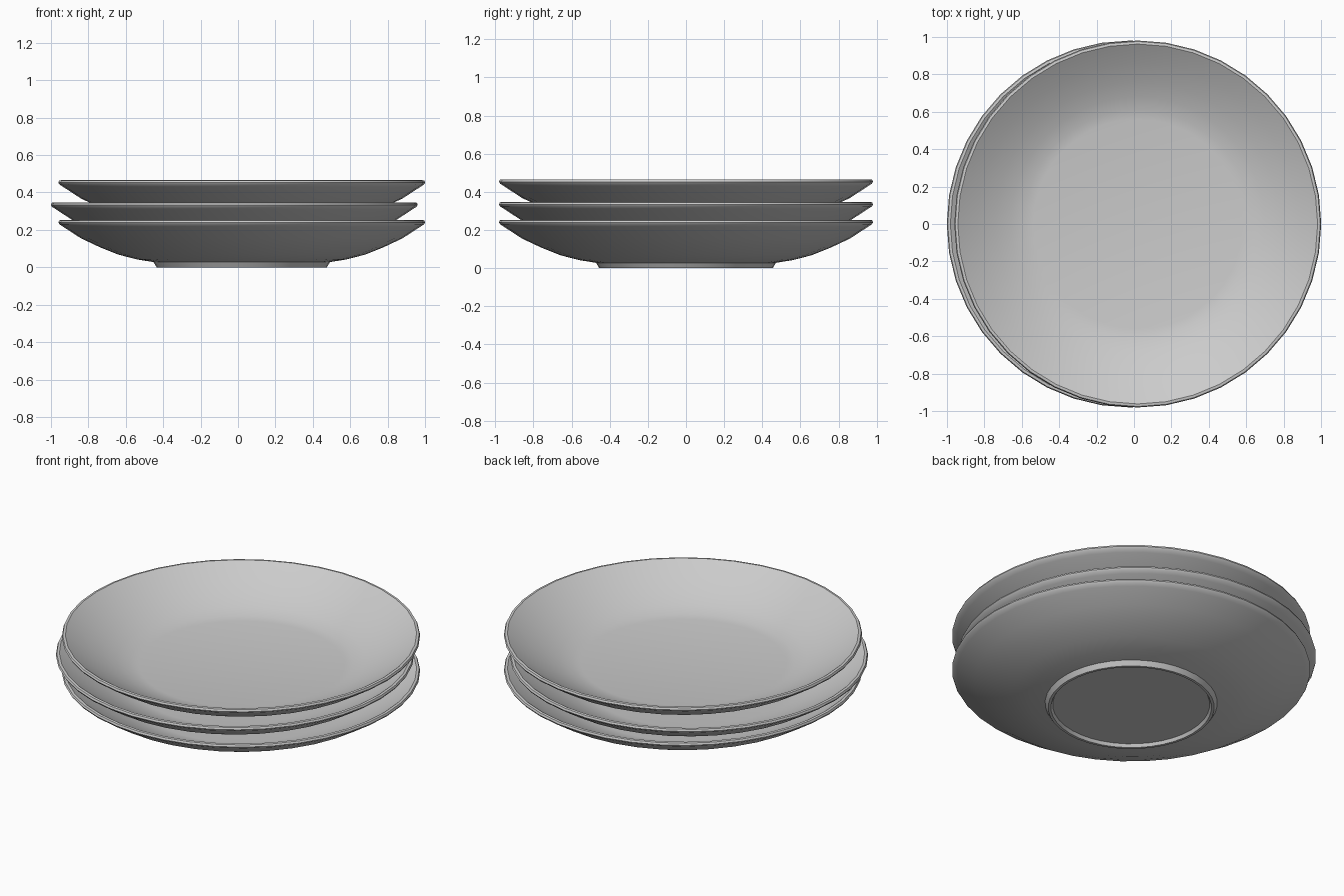
import bpy, bmesh, math

if "Cube" in bpy.data.objects:
    bpy.data.objects.remove(bpy.data.objects["Cube"])

SEGMENTS = 40

# Plate cross-section (radius, height): underside centre, foot, outer wall, rim, inner wall, floor
PROFILE = [
    (0, 0.018), (0.43, 0.018), (0.44, 0.0), (0.455, 0.0), (0.472, 0.028),
    (0.56, 0.042), (0.66, 0.068), (0.76, 0.108), (0.86, 0.155), (0.955, 0.217),
    (0.975, 0.23), (0.981, 0.24), (0.976, 0.251), (0.962, 0.253), (0.948, 0.244),
    (0.86, 0.187), (0.76, 0.136), (0.68, 0.1), (0.61, 0.079), (0.56, 0.071), (0, 0.071),
]


def make_plate(name, x, z):
    bm = bmesh.new()
    verts = [bm.verts.new((r, 0, h)) for r, h in PROFILE]
    edges = [bm.edges.new(pair) for pair in zip(verts, verts[1:])]
    bmesh.ops.spin(bm, geom=verts + edges, cent=(0, 0, 0), axis=(0, 0, 1),
                   angle=math.tau, steps=SEGMENTS, use_duplicate=False)
    bmesh.ops.remove_doubles(bm, verts=bm.verts, dist=0.0005)
    bmesh.ops.recalc_face_normals(bm, faces=bm.faces)
    mesh = bpy.data.meshes.new(name)
    bm.to_mesh(mesh)
    bm.free()
    plate = bpy.data.objects.new(name, mesh)
    plate.location = (x, 0, z)
    bpy.context.collection.objects.link(plate)
    bpy.ops.object.select_all(action='DESELECT')
    plate.select_set(True)
    bpy.context.view_layer.objects.active = plate
    bpy.ops.object.shade_smooth_by_angle(angle=math.radians(40))


# Loose stack of three plates, the middle one shifted sideways
make_plate("bottom_plate", 0.02, 0)
make_plate("middle_plate", -0.02, 0.094)
make_plate("top_plate", 0.02, 0.213)
